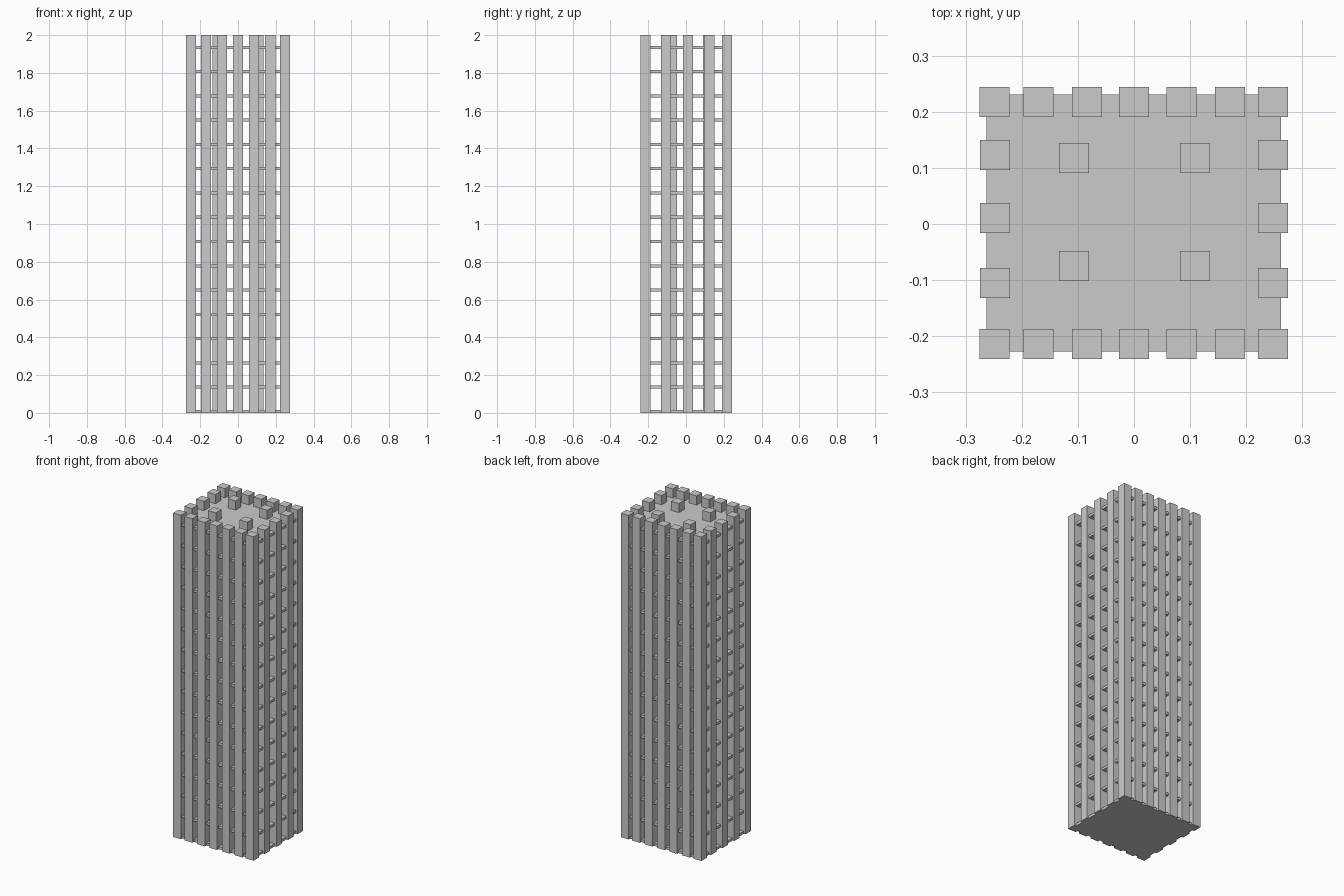
import bpy

if "Cube" in bpy.data.objects:
    bpy.data.objects.remove(bpy.data.objects["Cube"])

COL = 0.0535      # column width
HEIGHT = 2.0
SLAB_T = 0.016    # floor thickness
FLOORS = 16


def box(name, x0, x1, y0, y1, z0, z1):
    bpy.ops.mesh.primitive_cube_add(
        size=1, location=((x0 + x1) / 2, (y0 + y1) / 2, (z0 + z1) / 2))
    ob = bpy.context.object
    ob.name = name
    ob.scale = (x1 - x0, y1 - y0, z1 - z0)
    bpy.ops.object.transform_apply(location=False, rotation=False, scale=True)
    return ob


def column(name, x, y):
    h = COL / 2
    box(name, x - h, x + h, y - h, y + h, 0, HEIGHT)


# Front and back rows of columns, corners included
for x in (-0.249, -0.170, -0.084, 0.0, 0.085, 0.171, 0.248):
    column("front_column", x, -0.214)
    column("back_column", x, 0.217)

# Side columns
for y in (-0.105, 0.011, 0.123):
    column("left_column", -0.248, y)
    column("right_column", 0.248, y)

# Four inner core columns
for x in (-0.107, 0.109):
    for y in (-0.075, 0.118):
        column("core_column", x, y)

# Evenly stacked floor slabs
top_floor = 1.927
for i in range(FLOORS):
    z = top_floor * i / (FLOORS - 1)
    box("floor_slab", -0.263, 0.262, -0.227, 0.231, z, z + SLAB_T)
